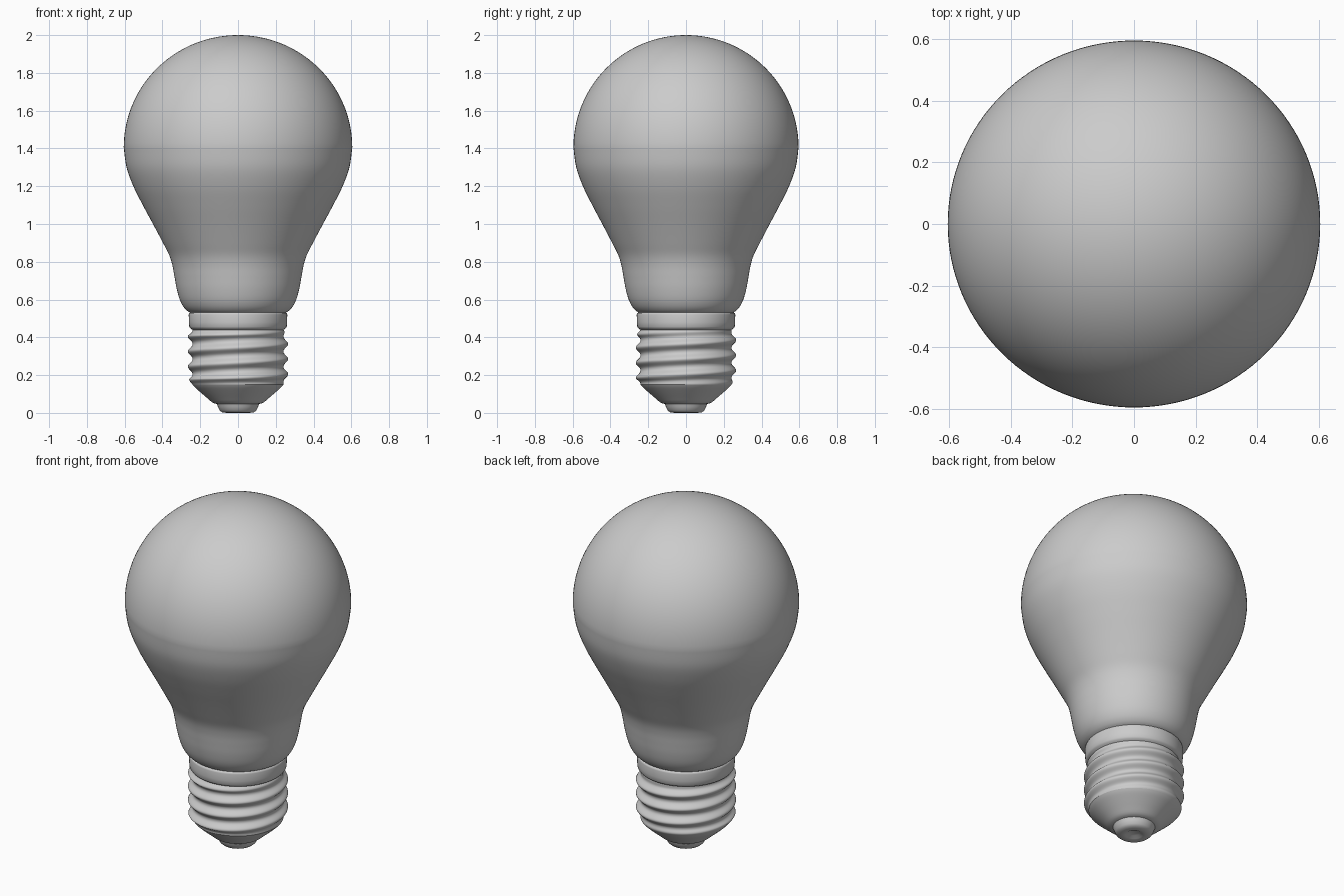
import bpy, bmesh
from math import sin, cos, pi, tau, sqrt, radians

if "Cube" in bpy.data.objects:
    bpy.data.objects.remove(bpy.data.objects["Cube"])

SEG = 128


def grid_object(name, rows, radius, y_scale=1.0, angle=40):
    """Build a round skin: rows are (r, z); radius(r, z, a) gives the final radius."""
    bm = bmesh.new()
    rings = []
    for r, z in rows:
        if r < 1e-5:
            rings.append([bm.verts.new((0, 0, z))])
            continue
        ring = []
        for i in range(SEG):
            a = tau * i / SEG
            q = radius(r, z, a)
            ring.append(bm.verts.new((q * cos(a), q * sin(a) * y_scale, z)))
        rings.append(ring)
    for lo, hi in zip(rings, rings[1:]):
        for i in range(SEG):
            j = (i + 1) % SEG
            if len(lo) == 1:
                bm.faces.new((lo[0], hi[j], hi[i]))
            elif len(hi) == 1:
                bm.faces.new((lo[i], lo[j], hi[0]))
            else:
                bm.faces.new((lo[i], lo[j], hi[j], hi[i]))
    mesh = bpy.data.meshes.new(name)
    bm.to_mesh(mesh)
    bm.free()
    ob = bpy.data.objects.new(name, mesh)
    bpy.context.collection.objects.link(ob)
    bpy.ops.object.select_all(action='DESELECT')
    ob.select_set(True)
    bpy.context.view_layer.objects.active = ob
    bpy.ops.object.shade_smooth_by_angle(angle=radians(angle))
    return ob


def spline(pts, steps=5):
    """Catmull-Rom curve through the profile points."""
    p = [pts[0]] + pts + [pts[-1]]
    out = []
    for k in range(1, len(p) - 2):
        for s in range(steps):
            t = s / steps
            out.append(tuple(
                0.5 * (2 * b + (c - a) * t + (2 * a - 5 * b + 4 * c - d) * t * t
                       + (3 * b - a - 3 * c + d) * t ** 3)
                for a, b, c, d in zip(p[k - 1], p[k], p[k + 1], p[k + 2])))
    return out + [pts[-1]]


def plain(r, z, a):
    return r


# Glass envelope: flared neck running into a spherical dome
neck = [(0.252, 0.53), (0.272, 0.543), (0.292, 0.567), (0.310, 0.605),
        (0.325, 0.66), (0.336, 0.72), (0.347, 0.78), (0.364, 0.835),
        (0.397, 0.90), (0.450, 1.0), (0.504, 1.1), (0.554, 1.2),
        (0.590, 1.3), (0.605, 1.405)]
dome = [(0.605 * cos(t * pi / 80), 1.405 + 0.595 * sin(t * pi / 80))
        for t in range(1, 40)] + [(0, 2.0)]
grid_object("glass_bulb", spline(neck) + dome, plain, 0.985)

# Screw shell: single-start helical ridge fading out at both ends
PITCH, Z0, Z1 = 0.08, 0.15, 0.44


def thread(r, z, a):
    phase = (z - 0.205 - PITCH * a / tau) / PITCH
    wave = 0.5 + 0.5 * cos(tau * phase)
    fade = max(0.0, min(1.0, (z - Z0) / 0.03, (Z1 - z) / 0.03))
    return 0.241 + 0.025 * fade * wave ** 1.2


shell = [(0.24, Z0 + (Z1 - Z0) * i / 70) for i in range(71)]
grid_object("screw_shell", shell, thread, angle=60)

# Plain collar between the thread and the glass
collar = [(0.241, 0.44), (0.252, 0.447), (0.258, 0.456), (0.260, 0.48),
          (0.261, 0.52), (0.259, 0.528), (0.252, 0.532)]
grid_object("collar", collar, plain, angle=60)

# Tapered insulator under the thread
insulator = [(0.112, 0.047), (0.135, 0.055), (0.165, 0.08), (0.200, 0.11),
             (0.228, 0.135), (0.241, 0.15)]
grid_object("insulator", spline(insulator, 3), plain)

# Contact button with a shallow dimple in its underside
contact = [(0, 0.014), (0.028, 0.012), (0.045, 0.002), (0.06, 0.0),
           (0.085, 0.003), (0.098, 0.014), (0.106, 0.032), (0.112, 0.047)]
grid_object("contact_button", contact, plain)
